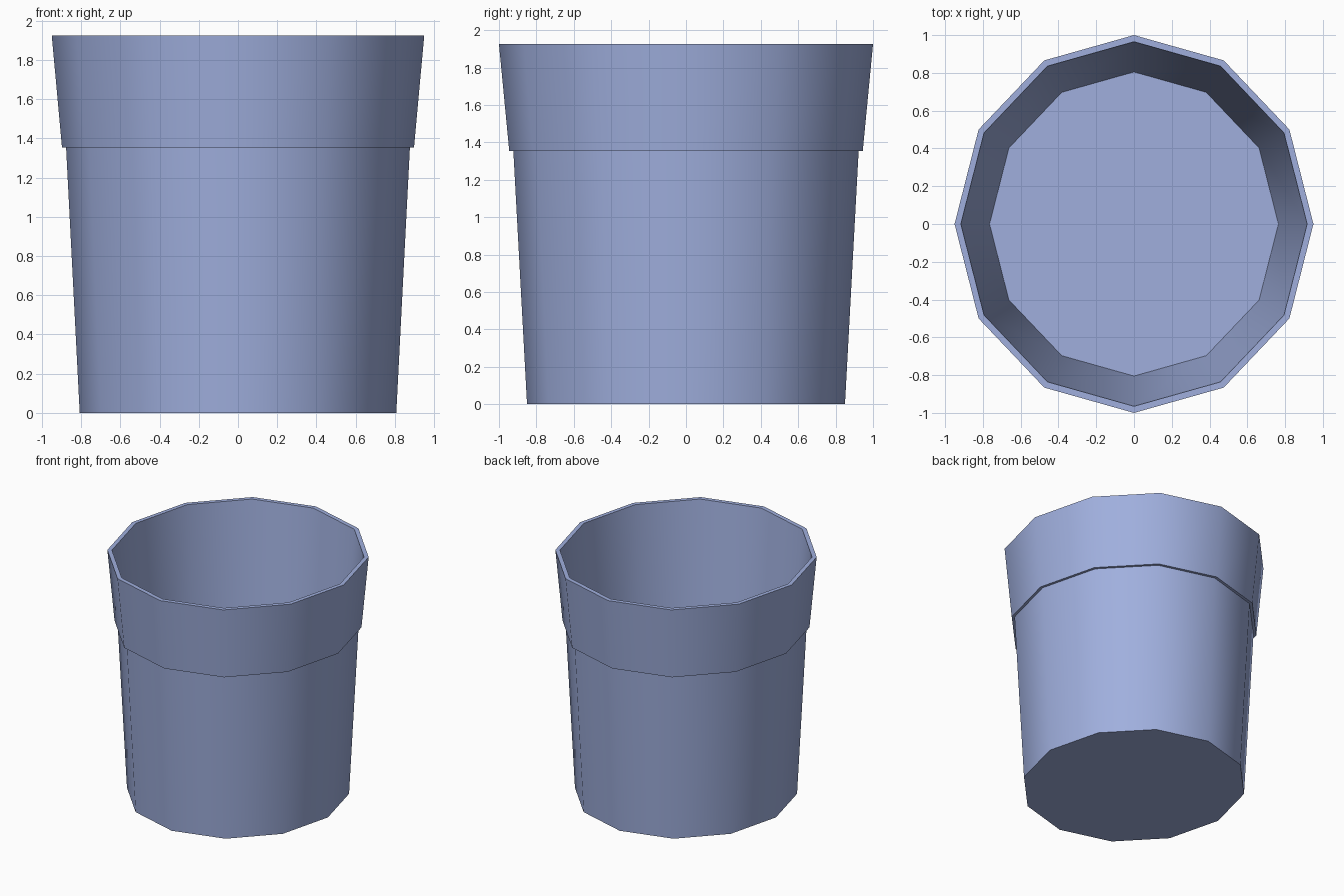
import bpy, bmesh, math

if "Cube" in bpy.data.objects:
    bpy.data.objects.remove(bpy.data.objects["Cube"])

SIDES = 12
X_SCALE = 0.95  # the pot is slightly oval

# (radius, height) from the base, up the outside, over the rim, down to the inner floor
PROFILE = [
    (0.85, 0.0), (0.923, 1.353),    # tapered body
    (0.945, 1.353), (1.0, 1.925),   # flared collar
    (0.965, 1.925), (0.805, 0.045), # rim and inner wall
]

clay = bpy.data.materials.new("soft blue")
clay.diffuse_color = (0.35, 0.43, 0.73, 1.0)
clay.use_nodes = True
clay.node_tree.nodes["Principled BSDF"].inputs["Base Color"].default_value = clay.diffuse_color


def lathe(name, profile, material):
    bm = bmesh.new()
    rings = []
    for r, z in profile:
        ring = []
        for i in range(SIDES):
            a = 2 * math.pi * i / SIDES
            ring.append(bm.verts.new((r * X_SCALE * math.cos(a), r * math.sin(a), z)))
        rings.append(ring)
    for low, high in zip(rings, rings[1:]):
        for i in range(SIDES):
            j = (i + 1) % SIDES
            bm.faces.new((low[i], low[j], high[j], high[i]))
    bm.faces.new(rings[0][::-1])  # underside
    bm.faces.new(rings[-1])       # inner floor
    bmesh.ops.recalc_face_normals(bm, faces=bm.faces)
    mesh = bpy.data.meshes.new(name)
    bm.to_mesh(mesh)
    bm.free()
    mesh.materials.append(material)
    obj = bpy.data.objects.new(name, mesh)
    bpy.context.collection.objects.link(obj)
    return obj


# Smooth walls, crisp rim and collar edges
pot = lathe("plant_pot", PROFILE, clay)
bpy.context.view_layer.objects.active = pot
pot.select_set(True)
bpy.ops.object.shade_smooth_by_angle(angle=math.radians(40))
